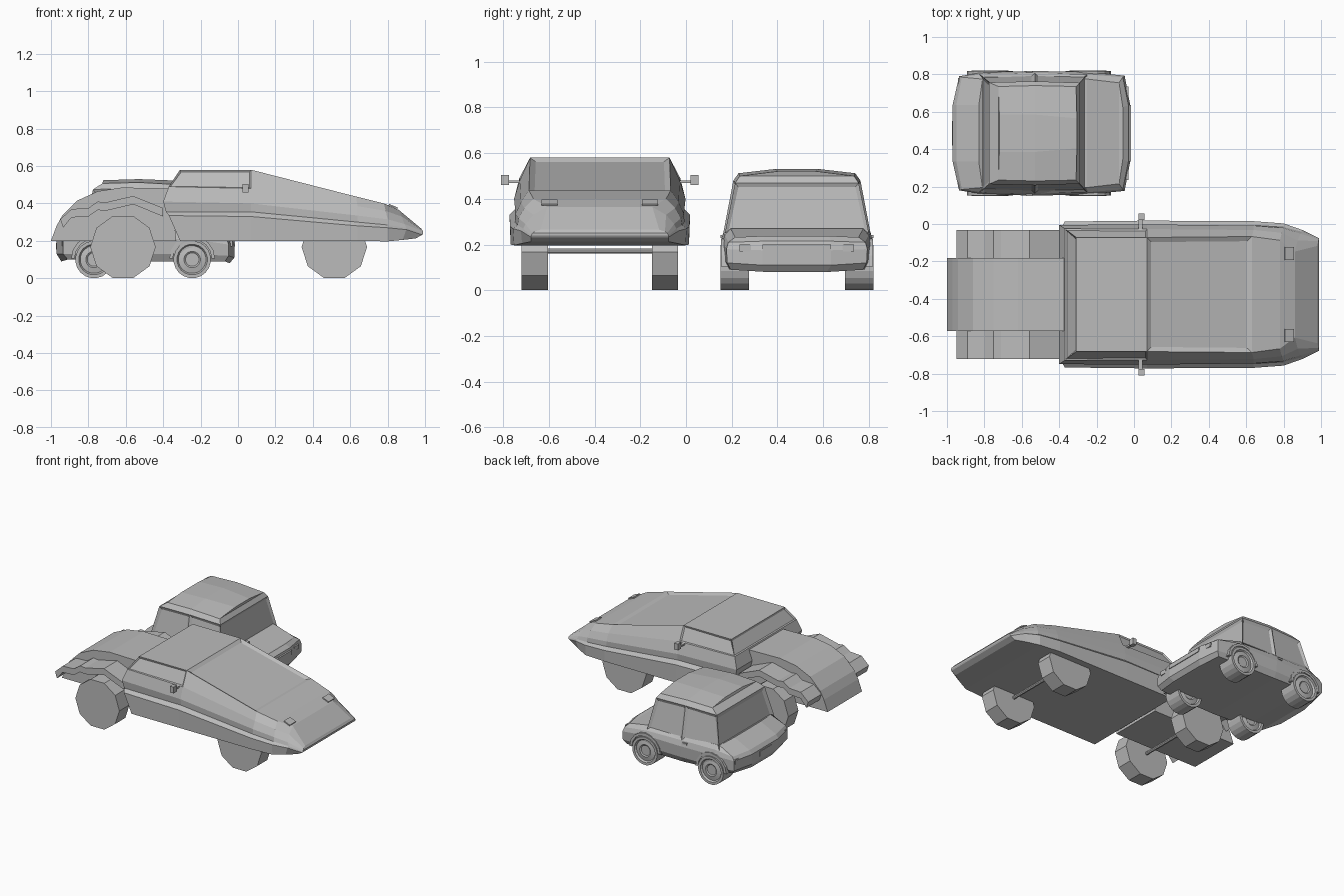
import bpy, bmesh, math
from mathutils import Matrix, Vector

if "Cube" in bpy.data.objects:
    bpy.data.objects.remove(bpy.data.objects["Cube"])

GREY = bpy.data.materials.new("plain_grey")
GREY.diffuse_color = (0.5, 0.5, 0.5, 1)
GREY.use_nodes = True
GREY.node_tree.nodes["Principled BSDF"].inputs["Base Color"].default_value = GREY.diffuse_color


def finish(name, bm):
    me = bpy.data.meshes.new(name)
    bm.to_mesh(me)
    bm.free()
    ob = bpy.data.objects.new(name, me)
    bpy.context.collection.objects.link(ob)
    me.materials.append(GREY)
    return ob


def loft(name, yc, sections, insets=()):
    """Mirrored half sections of (x, half width, z), bottom to top, joined along x.
    insets: (kind, segment, level, thickness, depth)"""
    bm = bmesh.new()
    L = [[bm.verts.new((x, yc - w, z)) for x, w, z in s] for s in sections]
    R = [[bm.verts.new((x, yc + w, z)) for x, w, z in s] for s in sections]
    n, m = len(sections), len(sections[0])
    F = {}
    for i in range(n - 1):
        for k in range(m - 1):
            for tag, S in (("l", L), ("r", R)):
                F[tag, i, k] = bm.faces.new((S[i][k], S[i + 1][k], S[i + 1][k + 1], S[i][k + 1]))
        for tag, k in (("bottom", 0), ("top", m - 1)):
            F[tag, i, 0] = bm.faces.new((L[i][k], L[i + 1][k], R[i + 1][k], R[i][k]))
    for tag, i in (("back", 0), ("front", n - 1)):
        for k in range(m - 1):
            F[tag, 0, k] = bm.faces.new((L[i][k], R[i][k], R[i][k + 1], L[i][k + 1]))
    bmesh.ops.recalc_face_normals(bm, faces=bm.faces[:])
    for kind, i, k, t, d in insets:
        for tag in (("l", "r") if kind == "side" else (kind,)):
            bmesh.ops.inset_individual(bm, faces=[F[tag, i, k]], thickness=t, depth=d)
    return finish(name, bm)


def prism(name, profile, y0, y1):
    bm = bmesh.new()
    f = bm.faces.new([bm.verts.new((x, y0, z)) for x, z in profile])
    r = bmesh.ops.extrude_face_region(bm, geom=[f])
    bmesh.ops.translate(bm, vec=(0, y1 - y0, 0),
                        verts=[v for v in r["geom"] if isinstance(v, bmesh.types.BMVert)])
    bmesh.ops.recalc_face_normals(bm, faces=bm.faces[:])
    return finish(name, bm)


def box(name, c, size, rot=0):
    bm = bmesh.new()
    bmesh.ops.create_cube(bm, size=1)
    bmesh.ops.scale(bm, vec=size, verts=bm.verts[:])
    bmesh.ops.transform(bm, matrix=Matrix.Translation(c) @ Matrix.Rotation(rot, 4, 'Y'), verts=bm.verts[:])
    return finish(name, bm)


def wheel(name, x, y, z, r, width, sides, hub=False):
    bm = bmesh.new()
    bmesh.ops.create_cone(bm, cap_ends=True, segments=sides, radius1=r, radius2=r, depth=width)
    bmesh.ops.rotate(bm, matrix=Matrix.Rotation(math.pi / sides, 3, 'Z'), verts=bm.verts[:])
    bmesh.ops.rotate(bm, matrix=Matrix.Rotation(math.pi / 2, 3, 'X'), verts=bm.verts[:])
    if hub:  # stepped rim and hub on both caps
        for f in [f for f in bm.faces if len(f.verts) > 4]:
            for t, d in ((0.018, 0), (0.008, -0.012), (0.03, 0.006), (0.008, -0.006)):
                bmesh.ops.inset_individual(bm, faces=[f], thickness=t, depth=d)
    bmesh.ops.translate(bm, vec=(x, y, z), verts=bm.verts[:])
    return finish(name, bm)


# ---------- large wedge vehicle ----------
YA = -0.377
loft("wedge_body", YA, [
    [(-.31, .39, .2), (-.37, .39, .335), (-.385, .365, .355), (-.40, .372, .41), (-.37, .352, .49), (-.31, .305, .58)],
    [(.07, .39, .2), (.07, .395, .33), (.07, .37, .355), (.07, .375, .40), (.07, .35, .48), (.07, .305, .58)],
    [(.64, .39, .2), (.64, .392, .28), (.64, .37, .30), (.64, .368, .335), (.64, .345, .385), (.63, .31, .437)],
    [(.80, .375, .197), (.80, .38, .27), (.80, .36, .285), (.80, .355, .315), (.79, .33, .36), (.78, .29, .40)],
    [(.88, .34, .205), (.90, .345, .26), (.90, .335, .27), (.89, .325, .29), (.875, .29, .33), (.86, .23, .365)],
    [(.95, .30, .213), (.985, .30, .232), (.99, .30, .24), (.99, .295, .25), (.985, .285, .257), (.98, .26, .265)],
], insets=[("top", 1, 0, .035, -.012), ("side", 0, 4, .012, -.008), ("back", 0, 4, .015, -.008)])

# rear deck
prism("rear_deck", [(-1, .2), (-.97, .28), (-.94, .335), (-.86, .415), (-.75, .465), (-.62, .485),
                    (-.36, .48), (-.33, .2)], YA - .195, YA + .195)
fender = [(-.95, .315), (-.89, .37), (-.80, .375), (-.75, .41), (-.71, .405), (-.56, .44), (-.40, .375)]
fender_profile = fender + [(x + (.015 if x < -.9 else 0), z - .045) for x, z in reversed(fender)]
for s, side in ((-1, "right"), (1, "left")):
    y0, y1 = sorted((YA + s * .19, YA + s * .345))
    prism("rear_fender_" + side, fender_profile, y0, y1)
    # wheels
    for x, end in ((-.615, "rear"), (.515, "front")):
        wheel(f"big_wheel_{end}_{side}", x, YA + s * .285, .167, .175, .115, 10)
    # side mirror and headlight slit
    box("mirror_arm_" + side, (.035, YA + s * .375, .475), (.02, .06, .012))
    box("mirror_" + side, (.04, YA + s * .415, .482), (.03, .035, .045))
    box("headlight_slit_" + side, (.83, YA + s * .22, .384), (.05, .07, .008), .40)
for x, end in ((-.615, "rear"), (.515, "front")):
    wheel("axle_" + end, x, YA, .172, .012, .5, 8)

# ---------- small hatchback ----------
YB = 0.485
loft("hatchback_body", YB, [
    [(-.945, .12, .09), (-.97, .15, .13), (-.97, .15, .20), (-.95, .15, .225), (-.83, .15, .285)],
    [(-.91, .29, .10), (-.935, .305, .13), (-.935, .305, .20), (-.92, .30, .225), (-.81, .29, .275)],
    [(-.80, .30, .10), (-.80, .322, .13), (-.80, .327, .21), (-.80, .318, .25), (-.80, .30, .28)],
    [(-.53, .305, .09), (-.53, .327, .13), (-.53, .333, .21), (-.53, .323, .25), (-.53, .30, .275)],
    [(-.25, .30, .09), (-.25, .322, .13), (-.25, .328, .21), (-.25, .315, .24), (-.25, .29, .27)],
    [(-.07, .29, .09), (-.05, .305, .12), (-.05, .308, .18), (-.06, .30, .21), (-.08, .27, .232)],
    [(-.045, .13, .08), (-.02, .15, .11), (-.02, .15, .175), (-.03, .15, .215), (-.06, .14, .238)],
])
loft("hatchback_cabin", YB, [
    [(-.825, .315, .25), (-.775, .272, .475), (-.725, .25, .507), (-.72, .10, .524)],
    [(-.53, .322, .25), (-.53, .278, .48), (-.53, .255, .512), (-.53, .10, .53)],
    [(-.25, .315, .25), (-.29, .27, .47), (-.31, .25, .50), (-.305, .08, .521)],
], insets=[("side", 0, 0, .025, -.012), ("side", 1, 0, .025, -.012),
           ("back", 0, 0, .035, -.012), ("front", 0, 0, .022, -.010)])

# bumper, grille and plate details
box("grille_panel", (-.021, YB, .185), (.012, .30, .03))
box("rear_plate", (-.969, YB, .17), (.01, .13, .035))
for s, side in ((-1, "right"), (1, "left")):
    for x, end in ((-.77, "rear"), (-.245, "front")):
        wheel(f"small_wheel_{end}_{side}", x, YB + s * .272, .10, .10, .125, 20, True)
        # wheel arch lip
        outer = [(x + .122 * math.cos(a * math.pi / 8), .105 + .122 * math.sin(a * math.pi / 8)) for a in range(9)]
        inner = [(x + .104 * math.cos(a * math.pi / 8), .105 + .104 * math.sin(a * math.pi / 8)) for a in range(8, -1, -1)]
        y0, y1 = sorted((YB + s * .29, YB + s * .332))
        prism(f"wheel_arch_{end}_{side}", outer + inner, y0, y1)
    box("door_handle_" + side, (-.56, YB + s * .327, .235), (.035, .014, .012))
    box("front_lamp_" + side, (-.036, YB + s * .225, .185), (.012, .05, .03))
    box("rear_lamp_" + side, (-.93, YB + s * .27, .19), (.02, .05, .035))
